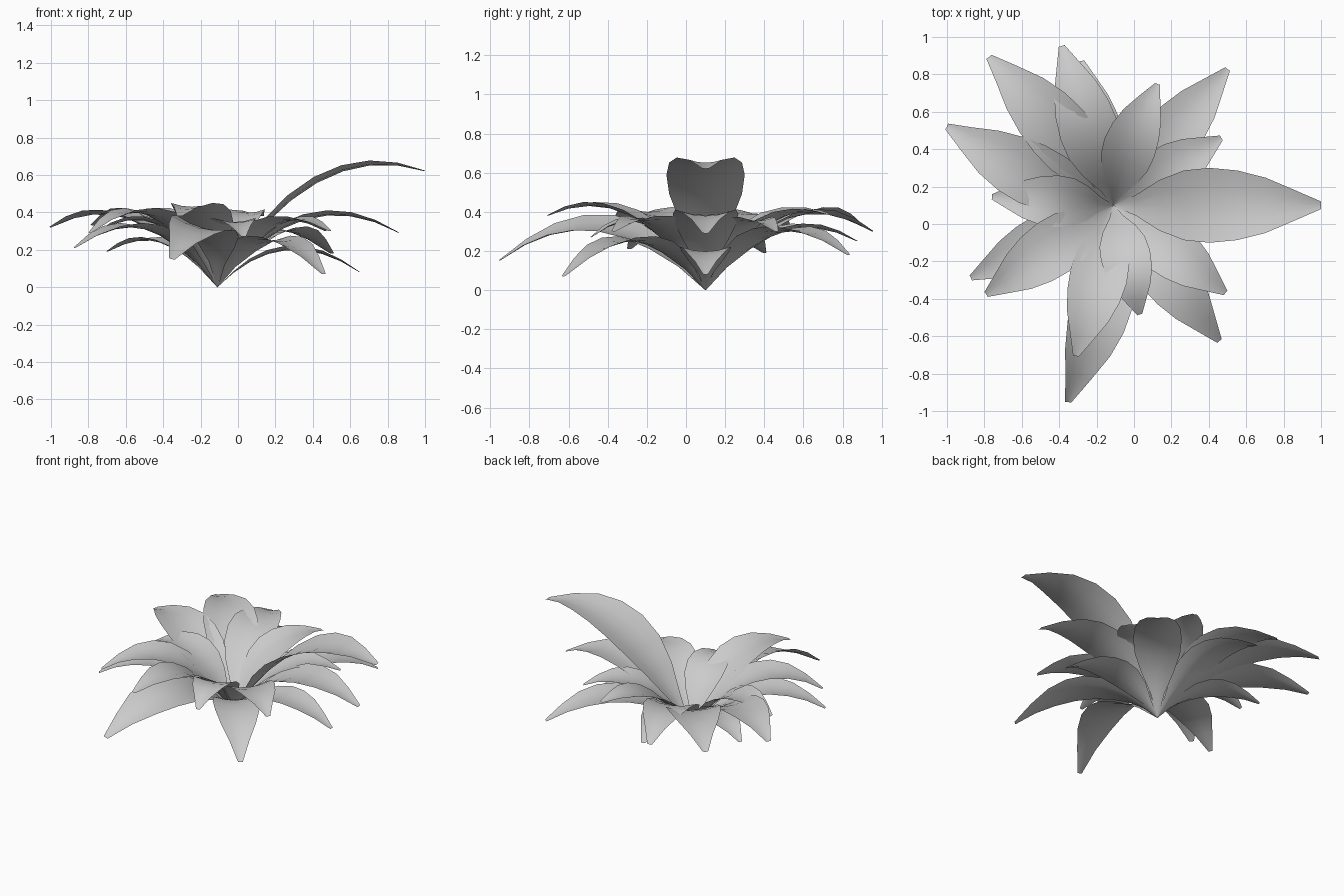
import bpy, bmesh
from math import radians, sin, cos, sqrt
from mathutils import Vector

if "Cube" in bpy.data.objects:
    bpy.data.objects.remove(bpy.data.objects["Cube"])

CENTRE = Vector((-0.11, 0.10, 0.0))
# half-width along the leaf, as a fraction of its maximum
OUTLINE = [0.02, 0.28, 0.67, 0.93, 1.0, 0.93, 0.74, 0.42, 0.10]
ACROSS = [-1, -0.5, 0, 0.5, 1]


def leaf(name, angle, reach, tip_z, peak_z, half_width, bend=0.0, roll=0.0):
    """Arching leaf: quadratic curve spine, shallow cupped section,
    optional sideways bend and roll about the spine."""
    a = radians(angle)
    out, side = Vector((cos(a), sin(a), 0)), Vector((-sin(a), cos(a), 0))
    up = Vector((0, 0, 1))
    rise = peak_z + sqrt(max(0, peak_z * (peak_z - tip_z)))
    mid = 0.46 * reach
    bm = bmesh.new()
    rows = []
    n = len(OUTLINE) - 1
    for i, w in enumerate(OUTLINE):
        t = i / n
        k = 2 * t * (1 - t)
        p = CENTRE + out * (k * mid + t * t * reach) + up * (k * rise + t * t * tip_z) \
            + side * (k * bend)
        tan = out * (2 * (1 - 2 * t) * mid + 2 * t * reach) \
            + up * (2 * (1 - 2 * t) * rise + 2 * t * tip_z)
        normal = tan.cross(side).normalized()
        across = side * cos(roll) + normal * sin(roll)
        lift = normal * cos(roll) - side * sin(roll)
        hw = w * half_width
        rows.append([bm.verts.new(p + across * (u * hw) + lift * (0.18 * hw * u * u))
                     for u in ACROSS])
    for r0, r1 in zip(rows, rows[1:]):
        for j in range(len(ACROSS) - 1):
            f = bm.faces.new((r0[j], r1[j], r1[j + 1], r0[j + 1]))
            f.smooth = True
    bm.normal_update()
    if sum(f.normal.z for f in bm.faces) < 0:
        bmesh.ops.reverse_faces(bm, faces=bm.faces[:])
    mesh = bpy.data.meshes.new(name)
    bm.to_mesh(mesh)
    bm.free()
    bpy.context.collection.objects.link(bpy.data.objects.new(name, mesh))


# tall single leaf
leaf("top_leaf", 0, 1.11, 0.62, 0.655, 0.20)

# middle ring: angle, reach, tip height, peak height, bend, roll
MIDDLE = [(0, .97, .29, .385), (32, .68, .30, .355), (70, .69, .38, .40, .05),
          (108, .895, .30, .39), (130, 1.035, .33, .40, -.06), (154.7, .985, .32, .39, .07),
          (176, .65, .29, .36), (215, .83, .29, .40), (256, .83, .38, .43, .03),
          (283.5, .60, .27, .35), (322, .76, .30, .36)]
for i, (a, r, tz, pz, *extra) in enumerate(MIDDLE):
    leaf(f"middle_leaf_{i + 1}", a, r, tz, pz, 0.08 + 0.09 * r, *extra)

# lower drooping ring
LOWER = [(0, .76, .08, .20), (50, .95, .18, .30), (102.4, .79, .25, .32),
         (153, .66, .19, .25), (207, .855, .21, .32), (257, 1.08, .15, .32, .10, -.25),
         (308, .92, .07, .25)]
for i, (a, r, tz, pz, *extra) in enumerate(LOWER):
    leaf(f"lower_leaf_{i + 1}", a, r, tz, pz, 0.04 + 0.12 * r, *extra)
